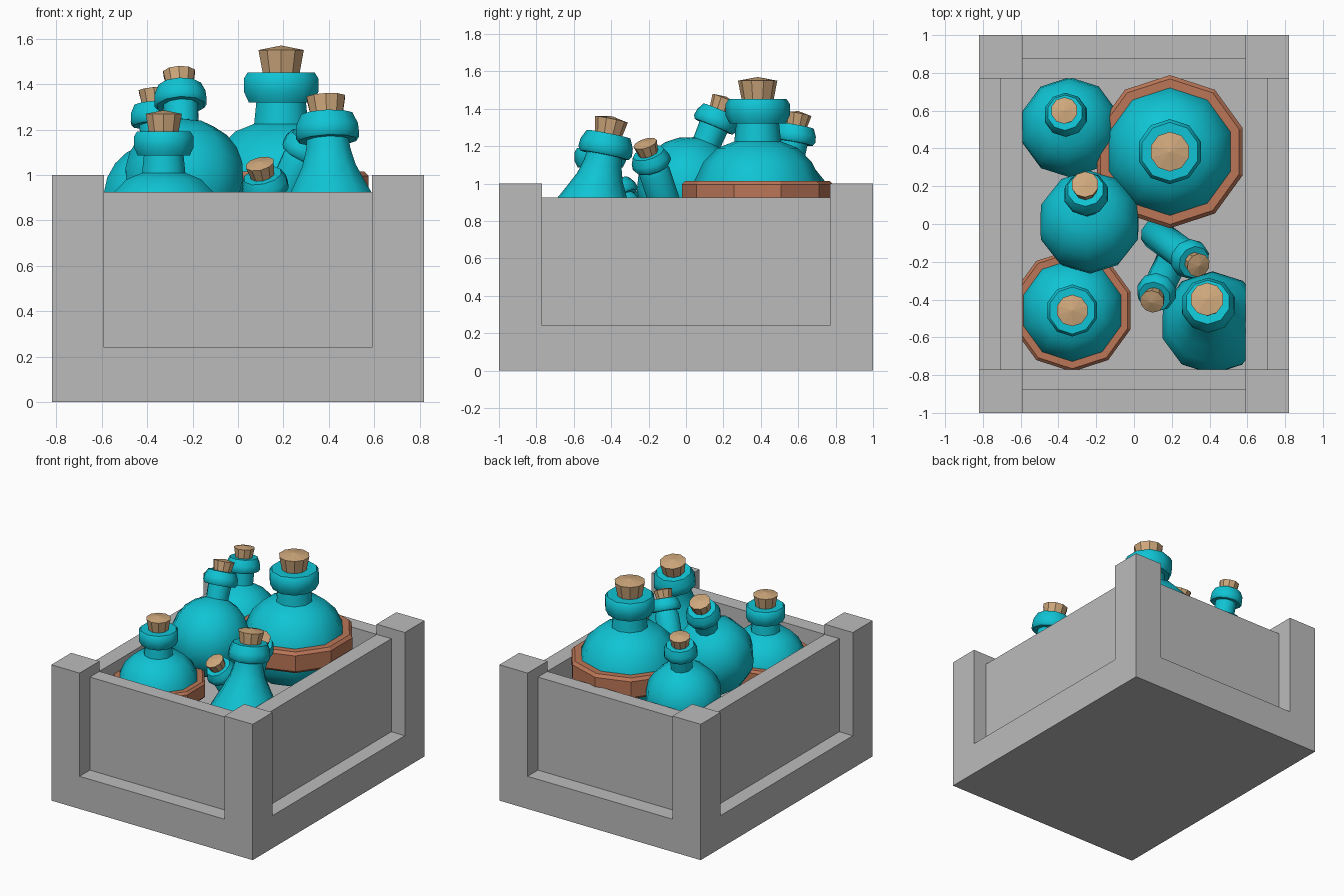
import bpy, bmesh, math
from mathutils import Vector, Matrix

if "Cube" in bpy.data.objects:
    bpy.data.objects.remove(bpy.data.objects["Cube"])


def material(name, rgb):
    m = bpy.data.materials.new(name)
    m.diffuse_color = (*rgb, 1)
    m.use_nodes = True
    m.node_tree.nodes["Principled BSDF"].inputs["Base Color"].default_value = m.diffuse_color
    return m


GREY = material("crate_grey", (0.5, 0.5, 0.5))
TEAL = material("teal_glass", (0.005, 0.55, 0.66))
CORK = material("cork_tan", (0.62, 0.39, 0.2))
COPPER = material("copper_band", (0.49, 0.18, 0.095))


def finish(bm, name, mat, smooth=0):
    bmesh.ops.recalc_face_normals(bm, faces=bm.faces)
    me = bpy.data.meshes.new(name)
    bm.to_mesh(me)
    bm.free()
    me.materials.append(mat)
    if smooth:
        me.shade_smooth()
        me.set_sharp_from_angle(angle=math.radians(smooth))
    ob = bpy.data.objects.new(name, me)
    bpy.context.collection.objects.link(ob)
    return ob


def box(name, lo, hi):
    lo, hi = Vector(lo), Vector(hi)
    bm = bmesh.new()
    bmesh.ops.create_cube(bm, size=1, matrix=Matrix.Translation((lo + hi) / 2)
                          @ Matrix.Diagonal((*(hi - lo), 1)))
    return finish(bm, name, GREY)


def lathe(name, profile, mat, xf, smooth=0, closed=False, sides=10):
    """Revolve (radius, height) points; radius 0 makes a pole."""
    bm = bmesh.new()
    rings = []
    for r, z in profile:
        if r == 0:
            rings.append([bm.verts.new((0, 0, z))] * sides)
            continue
        rings.append([bm.verts.new((r * math.cos(a), r * math.sin(a), z))
                      for a in (math.pi / 2 + math.tau * i / sides for i in range(sides))])
    pairs = list(zip(rings, rings[1:]))
    if closed:
        pairs.append((rings[-1], rings[0]))
    for a, b in pairs:
        for i in range(sides):
            j = (i + 1) % sides
            bm.faces.new(list(dict.fromkeys((a[i], a[j], b[j], b[i]))))
    bm.transform(xf)
    return finish(bm, name, mat, smooth)


# crate: base, corner posts, recessed panels, raised inner floor
box("crate_base", (-0.82, -1, 0), (0.82, 1, 0.24))
box("crate_inner_floor", (-0.6, -0.78, 0.23), (0.6, 0.78, 0.6))
for sx in (-1, 1):
    for sy in (-1, 1):
        xs, ys = sorted((sx * 0.59, sx * 0.82)), sorted((sy * 0.77, sy * 1.0))
        box("corner_post", (xs[0], ys[0], 0.24), (xs[1], ys[1], 1.0))
for s in (-1, 1):
    a, b = sorted((s * 0.77, s * 0.88))
    box("end_panel", (-0.59, a, 0.24), (0.59, b, 0.925))
    a, b = sorted((s * 0.59, s * 0.71))
    box("side_panel", (a, -0.77, 0.24), (b, 0.77, 0.925))

# bottle profiles, measured down from the cork tip
CORK_P = [(0, -0.15), (0.08, -0.15), (0.105, -0.02), (0, 0)]
ROUND_COLLAR = [(0.115, -0.25), (0.15, -0.25), (0.172, -0.205),
                (0.172, -0.145), (0.155, -0.118), (0, -0.118)]
STEP_COLLAR = [(0.115, -0.25), (0.155, -0.25), (0.172, -0.225),
               (0.168, -0.175), (0.14, -0.115), (0, -0.115)]
BANDED = [(0, -0.93), (0.15, -0.92), (0.26, -0.87), (0.33, -0.78), (0.355, -0.67),
          (0.34, -0.56), (0.29, -0.455), (0.215, -0.38), (0.125, -0.345)]
BAND = [(0.33, -0.71), (0.385, -0.71), (0.405, -0.69),
        (0.405, -0.575), (0.385, -0.555), (0.33, -0.555)]
SPHERE = [(0.39 * math.sin(math.pi * i / 11), -0.757 - 0.39 * math.cos(math.pi * i / 11))
          for i in range(11)]
SPHERE[0] = (0, SPHERE[0][1])
CONE = [(0, -0.93), (0.22, -0.92), (0.31, -0.85), (0.325, -0.76), (0.28, -0.65),
        (0.21, -0.52), (0.145, -0.39), (0.12, -0.3)]
VIAL = [(0, -1.05), (0.08, -1.03), (0.135, -0.96), (0.135, -0.3)]


def bottle(name, body, collar, tip, lean, scale, band=False):
    rot = Vector((0, 0, 1)).rotation_difference(Vector((*lean, 1)))
    xf = Matrix.Translation(tip) @ rot.to_matrix().to_4x4() @ Matrix.Scale(scale, 4)
    lathe(name + "_glass", body + collar, TEAL, xf, smooth=40)
    lathe(name + "_cork", CORK_P, CORK, xf)
    if band:
        lathe(name + "_band", BAND, COPPER, xf, closed=True)


bottle("large_banded_bottle", BANDED, ROUND_COLLAR, (0.19, 0.383, 1.57), (0, 0), 1.0, True)
bottle("small_banded_bottle", BANDED, ROUND_COLLAR, (-0.327, -0.458, 1.285), (0, 0), 0.8, True)
bottle("leaning_round_bottle", SPHERE, STEP_COLLAR, (-0.26, 0.215, 1.465), (-0.05, 0.42), 0.7)
bottle("back_round_bottle", SPHERE, STEP_COLLAR, (-0.37, 0.603, 1.387), (-0.06, 0.18), 0.68)
bottle("conical_bottle", CONE, STEP_COLLAR, (0.386, -0.395, 1.36), (-0.045, 0.2), 0.85)
bottle("right_vial", VIAL, STEP_COLLAR, (0.346, -0.222, 1.225), (0.45, -0.33), 0.62)
bottle("front_vial", VIAL, STEP_COLLAR, (0.093, -0.416, 1.06), (-0.24, -0.5), 0.62)
